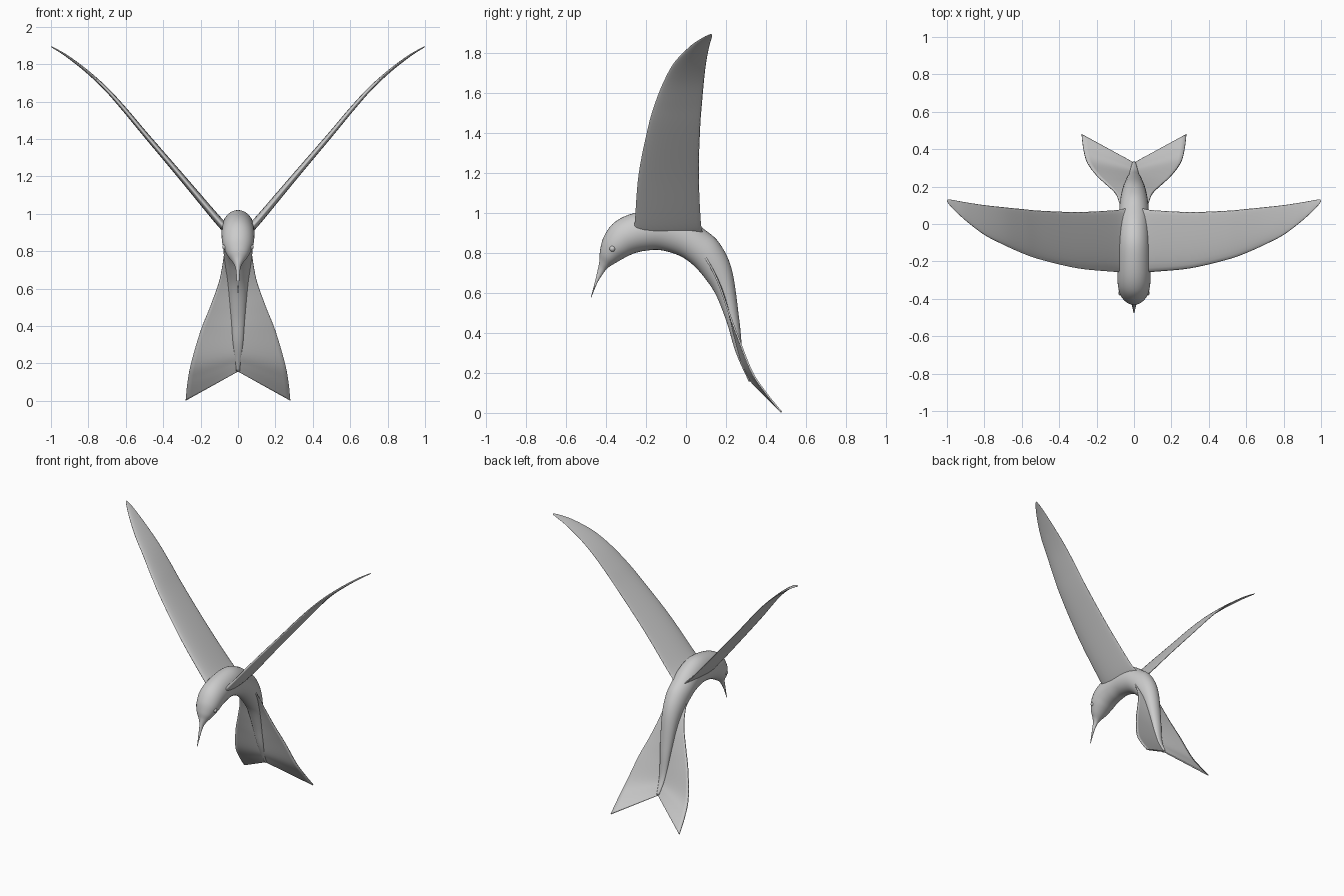
import bpy, bmesh, math
from mathutils import Vector

if "Cube" in bpy.data.objects:
    bpy.data.objects.remove(bpy.data.objects["Cube"])


def smooth_rows(rows, steps=6):
    """Catmull-Rom interpolation through a list of equal-length tuples."""
    out = []
    for i in range(len(rows) - 1):
        a, b, c, d = (Vector(rows[max(0, min(len(rows) - 1, i + k))]) for k in (-1, 0, 1, 2))
        for s in range(steps):
            t = s / steps
            out.append(0.5 * (2 * b + (c - a) * t + (2 * a - 5 * b + 4 * c - d) * t * t
                              + (3 * b - a - 3 * c + d) * t ** 3))
    return out + [Vector(rows[-1])]


def loft(name, rings, closed=True):
    """Skin a list of vertex rings (or open rows) into a smooth object."""
    bm = bmesh.new()
    vs = [[bm.verts.new(p) for p in r] for r in rings]
    n = len(vs[0])
    for r0, r1 in zip(vs, vs[1:]):
        for j in range(n if closed else n - 1):
            k = (j + 1) % n
            bm.faces.new((r0[j], r0[k], r1[k], r1[j]))
    if closed:
        bm.faces.new(vs[0])
        bm.faces.new(vs[-1])
    bmesh.ops.recalc_face_normals(bm, faces=bm.faces)
    me = bpy.data.meshes.new(name)
    bm.to_mesh(me)
    bm.free()
    me.shade_smooth()
    ob = bpy.data.objects.new(name, me)
    bpy.context.collection.objects.link(ob)
    return ob


def mirror(ob):
    m = ob.modifiers.new("mirror", 'MIRROR')
    m.use_clip = True


# Body with beak: back y, back z, belly y, belly z, half width
body_sections = [
    (-.476, .580, -.475, .575, .002),
    (-.455, .660, -.443, .652, .008),
    (-.440, .725, -.413, .700, .014),
    (-.433, .765, -.390, .727, .030),
    (-.430, .815, -.350, .752, .058),
    (-.410, .885, -.300, .780, .080),
    (-.357, .955, -.255, .800, .088),
    (-.260, 1.00, -.200, .812, .088),
    (-.110, 1.02, -.130, .815, .086),
    (.000, .985, -.040, .790, .083),
    (.090, .920, .030, .745, .080),
    (.167, .850, .090, .680, .074),
    (.230, .715, .150, .590, .060),
    (.267, .465, .205, .450, .042),
    (.288, .280, .250, .300, .026),
    (.335, .170, .315, .155, .010),
]
rings = []
for ty, tz, by, bz, w in smooth_rows(body_sections):
    ring = []
    for j in range(32):
        a = math.tau * j / 32
        c = math.cos(a)
        ring.append((w * math.sin(a), (ty + by) / 2 + (ty - by) / 2 * c,
                     (tz + bz) / 2 + (tz - bz) / 2 * c))
    rings.append(ring)
body = loft("body", rings)

# Wings: x, z, leading y, trailing y, half thickness
wing_sections = [
    (.04, .900, -.262, .085, .022),
    (.10, .958, -.256, .074, .020),
    (.30, 1.195, -.237, .064, .016),
    (.50, 1.430, -.190, .071, .013),
    (.60, 1.550, -.155, .080, .012),
    (.70, 1.662, -.110, .090, .010),
    (.80, 1.755, -.058, .101, .008),
    (.90, 1.833, .018, .116, .006),
    (.96, 1.872, .074, .127, .004),
    (.99, 1.889, .106, .131, .003),
    (1.0, 1.895, .122, .128, .001),
]
secs = smooth_rows(wing_sections)
rings = []
for i, (x, z, le, te, th) in enumerate(secs):
    p, q = secs[max(i - 1, 0)], secs[min(i + 1, len(secs) - 1)]
    d = Vector((q[0] - p[0], q[1] - p[1])).normalized()
    ring = []
    for j in range(24):
        a = math.tau * j / 24
        off = th * math.sin(a) * (1 - .4 * math.cos(a))
        ring.append((x - d.y * off, (le + te) / 2 + (te - le) / 2 * math.cos(a), z + d.x * off))
    rings.append(ring)
mirror(loft("wings", rings))

# Forked tail: centre y, z, then outer edge x, y, z
tail_rows = [
    (.10, .800, .070, .070, .820),
    (.15, .700, .082, .125, .730),
    (.19, .600, .103, .170, .630),
    (.22, .480, .150, .215, .500),
    (.245, .370, .200, .262, .375),
    (.275, .260, .250, .330, .205),
    (.300, .205, .270, .400, .100),
    (.325, .158, .280, .478, .003),
]
rows = [[Vector((0, cy, cz)).lerp(Vector((ox, oy, oz)), j / 10) for j in range(11)]
        for cy, cz, ox, oy, oz in smooth_rows(tail_rows)]
tail = loft("tail", rows, closed=False)
mirror(tail)
sol = tail.modifiers.new("thickness", 'SOLIDIFY')
sol.thickness = .008
sol.offset = 0

# Eyes, set on the surface of the head
bpy.context.view_layer.update()
hit, loc, _, _ = body.ray_cast(Vector((1, -.368, .822)), Vector((-1, 0, 0)))
ex = loc.x if hit else .06
for side, sx in (("left", -1), ("right", 1)):
    bpy.ops.mesh.primitive_uv_sphere_add(segments=20, ring_count=12, radius=.015,
                                         location=(sx * (ex - .006), -.368, .822))
    eye = bpy.context.object
    eye.name = side + "_eye"
    eye.data.shade_smooth()
